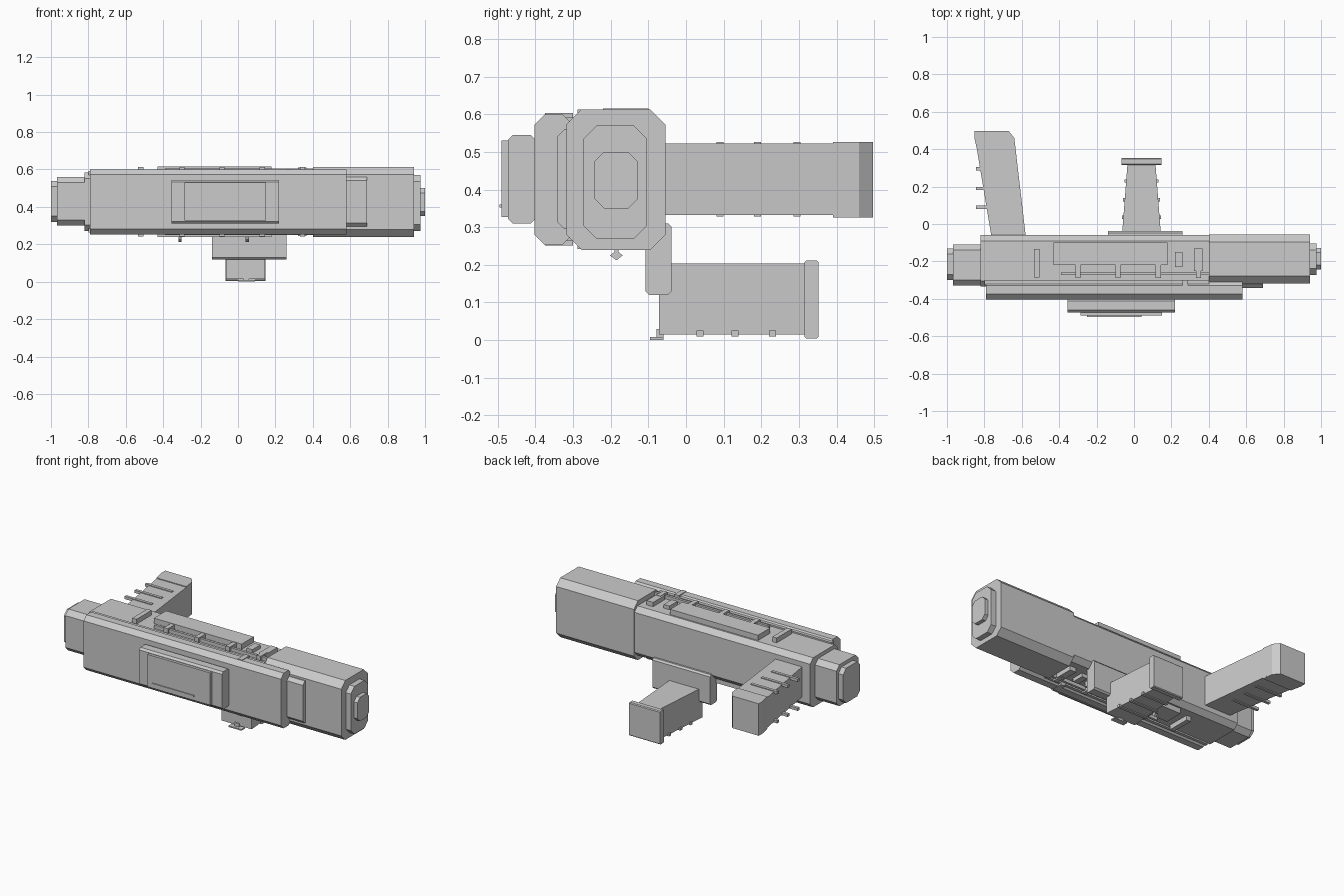
import bpy
import bmesh

cube = bpy.data.objects.get("Cube")
if cube:
    bpy.data.objects.remove(cube, do_unlink=True)

grey = bpy.data.materials.new("plain_grey")
grey.use_nodes = True
GREY = (0.6, 0.6, 0.6, 1)
grey.diffuse_color = GREY
grey.node_tree.nodes["Principled BSDF"].inputs["Base Color"].default_value = GREY

MID_Z = 0.4275


def prism(name, points, low, high, place):
    """Extrude a flat outline between two levels; place maps (a, b, level) to xyz."""
    bm = bmesh.new()
    ends = [[bm.verts.new(place(a, b, t)) for a, b in points] for t in (low, high)]
    bm.faces.new(ends[0])
    bm.faces.new(ends[1])
    n = len(points)
    for i in range(n):
        j = (i + 1) % n
        bm.faces.new((ends[0][i], ends[0][j], ends[1][j], ends[1][i]))
    bmesh.ops.recalc_face_normals(bm, faces=bm.faces)
    mesh = bpy.data.meshes.new(name)
    bm.to_mesh(mesh)
    bm.free()
    mesh.materials.append(grey)
    obj = bpy.data.objects.new(name, mesh)
    bpy.context.collection.objects.link(obj)
    return obj


def octagon(a0, a1, b0, b1, c):
    return [(a0 + c, b0), (a1 - c, b0), (a1, b0 + c), (a1, b1 - c),
            (a1 - c, b1), (a0 + c, b1), (a0, b1 - c), (a0, b0 + c)]


def along_x(name, x, y, z, chamfer):
    return prism(name, octagon(*y, *z, chamfer), *x, lambda a, b, t: (t, a, b))


def box(name, x, y, z):
    rect = [(x[0], y[0]), (x[1], y[0]), (x[1], y[1]), (x[0], y[1])]
    return prism(name, rect, *z, lambda a, b, t: (a, b, t))


def box_pair(name, x, y, z):
    """A box on the upper side and its mirror on the lower side."""
    box("upper_" + name, x, y, z)
    box("lower_" + name, x, y, (2 * MID_Z - z[1], 2 * MID_Z - z[0]))


# Main hull sections, chamfered along their length
along_x("main_hull", (-0.82, 0.42), (-0.335, -0.06), (0.272, 0.583), 0.03)
along_x("front_hull", (-0.79, 0.58), (-0.403, -0.30), (0.253, 0.60), 0.028)
along_x("large_barrel", (0.40, 0.94), (-0.318, -0.055), (0.24, 0.613), 0.04)
along_x("side_block", (0.56, 0.69), (-0.343, -0.20), (0.295, 0.56), 0.02)

# Stepped ends
along_x("barrel_end", (0.93, 0.975), (-0.273, -0.103), (0.27, 0.57), 0.035)
along_x("barrel_tip", (0.97, 1.0), (-0.243, -0.128), (0.35, 0.50), 0.025)
along_x("narrow_end", (-0.968, -0.81), (-0.33, -0.11), (0.30, 0.56), 0.03)
along_x("narrow_tip", (-1.0, -0.96), (-0.30, -0.13), (0.32, 0.538), 0.03)

# Front panel
along_x("front_panel", (-0.355, 0.22), (-0.473, -0.40), (0.31, 0.545), 0.012)
box("panel_cover", (-0.285, 0.15), (-0.49, -0.47), (0.327, 0.53))
box("panel_strip", (-0.25, 0.04), (-0.496, -0.485), (0.352, 0.36))

# Deck plates, rails and clips on both the upper and lower sides
box_pair("deck_plate", (-0.43, 0.18), (-0.22, -0.10), (0.575, 0.616))
box_pair("deck_rail", (-0.39, 0.40), (-0.274, -0.258), (0.575, 0.604))
box_pair("edge_rail", (-0.80, 0.40), (-0.325, -0.30), (0.57, 0.592))
box_pair("cross_bar", (-0.535, -0.505), (-0.285, -0.135), (0.575, 0.613))
box_pair("small_plate", (0.22, 0.26), (-0.23, -0.15), (0.575, 0.606))
box_pair("long_plate", (0.32, 0.365), (-0.25, -0.13), (0.575, 0.61))
box_pair("front_clip", (0.26, 0.29), (-0.375, -0.30), (0.58, 0.604))
for x in (-0.30, -0.085, 0.13, 0.345):
    box_pair("clip", (x - 0.014, x + 0.014), (-0.288, -0.22), (0.575, 0.613))

# Small diamond pins below
diamond = [(-0.202, 0.225), (-0.185, 0.212), (-0.168, 0.225), (-0.185, 0.238)]
for x in (-0.31, 0.05):
    prism("pin", diamond, x - 0.009, x + 0.009, lambda a, b, t: (t, a, b))
    box("pin_stem", (x - 0.006, x + 0.006), (-0.19, -0.18), (0.22, 0.28))

# Grip with mount, end cap and ribs
along_x("grip_mount", (-0.14, 0.26), (-0.108, -0.038), (0.12, 0.31), 0.01)
grip = [(-0.065, -0.072), (0.145, -0.072), (0.115, 0.32), (-0.035, 0.32)]
prism("grip", grip, 0.015, 0.203, lambda a, b, t: (a, b, t))
along_x("grip_cap", (-0.067, 0.148), (0.315, 0.352), (0.004, 0.212), 0.005)
for y in (0.037, 0.13, 0.23):
    inset = y * 0.07
    box("grip_rib", (-0.068 + inset, 0.148 - inset), (y - 0.009, y + 0.009), (0.009, 0.025))
box("grip_foot", (0.0, 0.09), (-0.095, -0.06), (0.0, 0.008))
box("grip_foot_stem", (0.03, 0.06), (-0.078, -0.06), (0.003, 0.03))

# Slanted handle with end cap and ribs
handle = [(-0.76, -0.08), (-0.577, -0.08), (-0.64, 0.46), (-0.85, 0.46)]
prism("handle", handle, 0.333, 0.522, lambda a, b, t: (a, b, t))
cap = [(-0.838, 0.39), (-0.632, 0.39), (-0.64, 0.46), (-0.67, 0.497),
       (-0.853, 0.497), (-0.853, 0.46)]
prism("handle_cap", cap, 0.326, 0.527, lambda a, b, t: (a, b, t))
for y in (0.09, 0.19, 0.295):
    box_pair("handle_rib", (-0.845, -0.66), (y - 0.009, y + 0.009), (0.51, 0.527))
